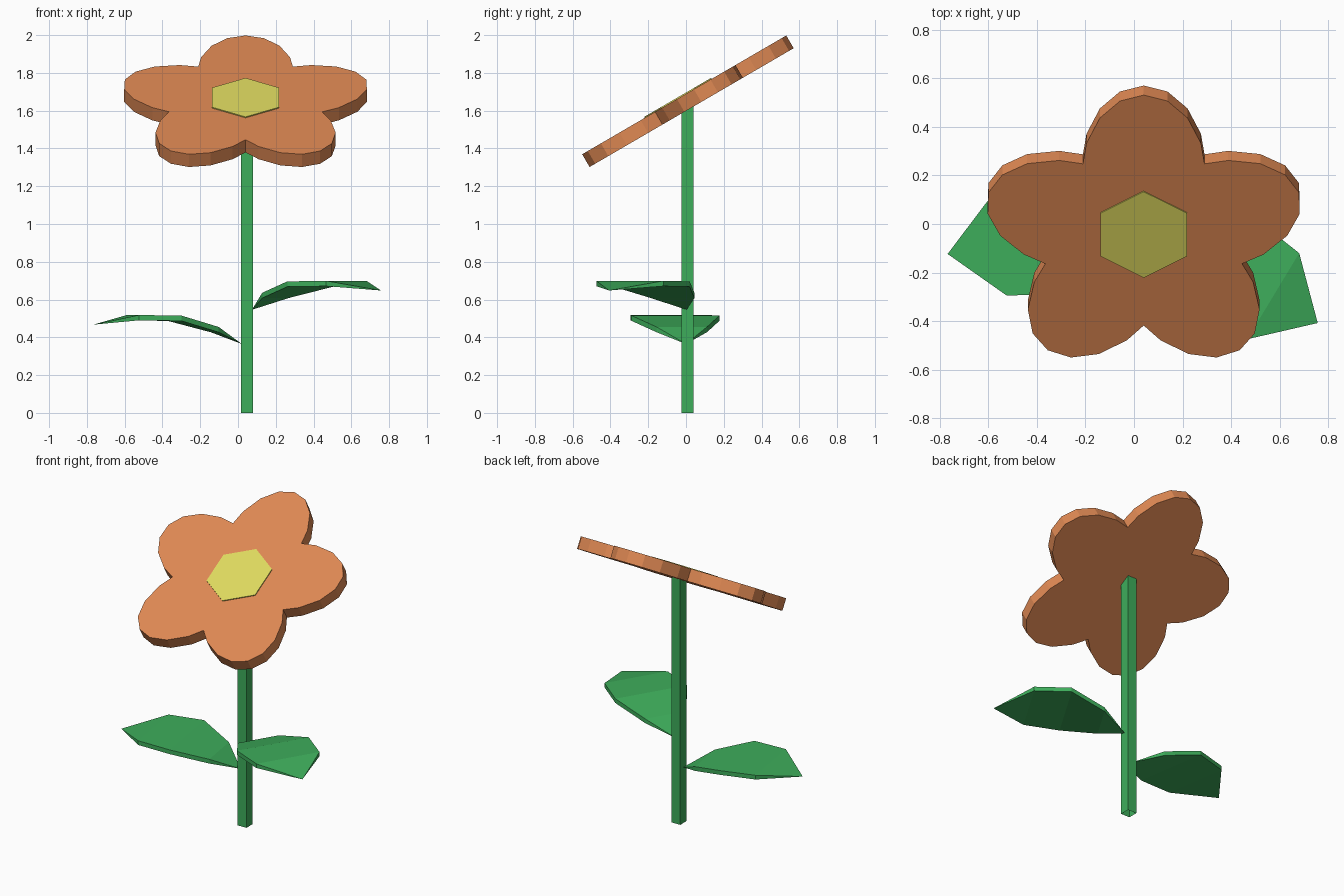
import bpy, bmesh, math
from mathutils import Matrix, Vector

if "Cube" in bpy.data.objects:
    bpy.data.objects.remove(bpy.data.objects["Cube"])


def material(name, rgb):
    m = bpy.data.materials.new(name)
    m.diffuse_color = (*rgb, 1)
    m.use_nodes = True
    m.node_tree.nodes["Principled BSDF"].inputs["Base Color"].default_value = m.diffuse_color
    return m


GREEN = material("leaf green", (0.048, 0.42, 0.105))
ORANGE = material("petal orange", (0.74, 0.25, 0.088))
YELLOW = material("centre yellow", (0.74, 0.70, 0.115))


def build(name, verts, faces, mat, matrix=Matrix()):
    mesh = bpy.data.meshes.new(name)
    mesh.from_pydata([matrix @ Vector(v) for v in verts], [], faces)
    bm = bmesh.new()
    bm.from_mesh(mesh)
    bmesh.ops.recalc_face_normals(bm, faces=bm.faces)
    bm.to_mesh(mesh)
    bm.free()
    mesh.materials.append(mat)
    ob = bpy.data.objects.new(name, mesh)
    bpy.context.collection.objects.link(ob)
    return ob


def prism(name, outline, z0, z1, mat, matrix=Matrix(), caps=True):
    n = len(outline)
    verts = [(x, y, z) for z in (z0, z1) for x, y in outline]
    faces = [(i, (i + 1) % n, n + (i + 1) % n, n + i) for i in range(n)]
    if caps:
        faces += [tuple(reversed(range(n))), tuple(range(n, 2 * n))]
    return build(name, verts, faces, mat, matrix)


# Square stem, open at its ends
h = 0.032
prism("stem", [(-h, -h), (h, -h), (h, h), (-h, h)], 0, 1.63, GREEN,
      Matrix.Translation((0.047, 0.007, 0)), caps=False)

# Flower head: five elliptical petals in one outline, tilted to the front
tilt = Matrix.Translation((0.04, -0.05, 1.66)) @ Matrix.Rotation(math.radians(30.2), 4, 'X')
outline = []
for k in range(5):
    a = math.radians(90 + 72 * k)
    notch = math.radians(36)
    local = [(0.4256 * math.cos(notch), -0.4256 * math.sin(notch))]
    for j in range(-3, 4):
        p = math.radians(22.5 * j)
        local.append((0.3 + 0.372 * math.cos(p), 0.255 * math.sin(p)))
    outline += [(u * math.cos(a) - w * math.sin(a), u * math.sin(a) + w * math.cos(a))
                for u, w in local]
prism("petals", outline, -0.078, 0, ORANGE, tilt)

# Hexagonal flower centre
hexagon = [(0.205 * math.cos(math.radians(90 + 60 * i)),
            0.01 + 0.205 * math.sin(math.radians(90 + 60 * i))) for i in range(6)]
prism("flower_centre", hexagon, -0.003, 0.006, YELLOW, tilt)


# Arched leaf: three cross-ribs between a pointed base and a pointed tip
def leaf(name, base, angle):
    ribs = [(0.145, 0.135, 0.09), (0.36, 0.235, 0.15), (0.583, 0.207, 0.153)]
    t = 0.028
    verts = [(0, 0, 0)]
    for x, w, z in ribs:
        verts += [(x, w, z), (x, -w, z), (x, -w, z - t), (x, w, z - t)]
    verts.append((0.797, 0, 0.102))
    tip = len(verts) - 1
    faces = []
    for c in range(4):
        d = (c + 1) % 4
        faces += [(0, 1 + c, 1 + d), (tip, 9 + d, 9 + c)]
        for r in (1, 5):
            faces.append((r + c, r + 4 + c, r + 4 + d, r + d))
    return build(name, verts, faces, GREEN,
                 Matrix.Translation(base) @ Matrix.Rotation(math.radians(angle), 4, 'Z'))


leaf("right_leaf", (0.074, 0.004, 0.546), -31.1)
leaf("left_leaf", (0.02, 0.0, 0.365), 188.9)
